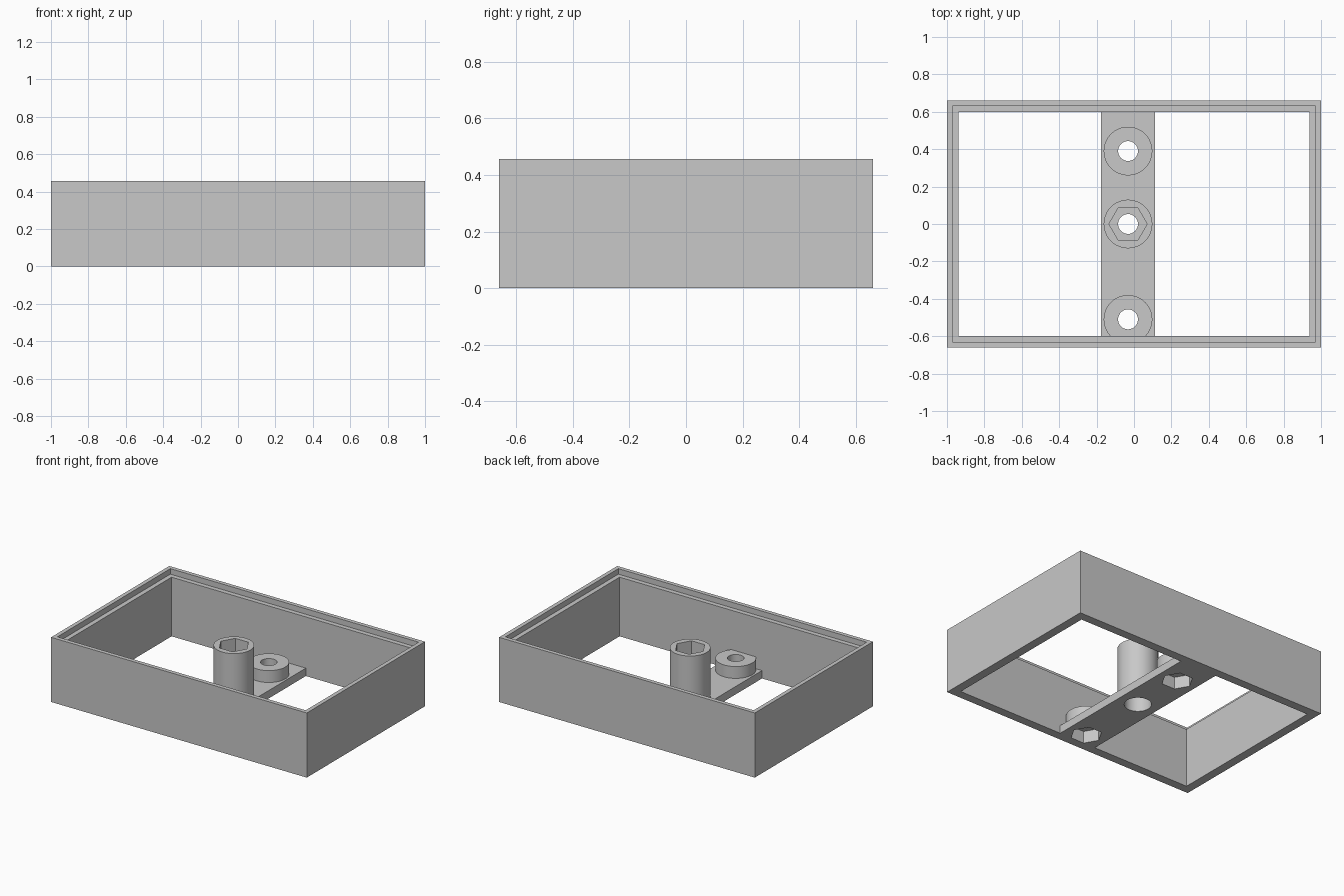
import bpy
from math import radians

cube = bpy.data.objects.get("Cube")
if cube:
    bpy.data.objects.remove(cube, do_unlink=True)

grey = bpy.data.materials.new("light_grey")
grey.use_nodes = True
GREY = (0.58, 0.58, 0.58, 1)
grey.diffuse_color = GREY
grey.node_tree.nodes["Principled BSDF"].inputs["Base Color"].default_value = GREY

WIDTH, DEPTH, HEIGHT = 2.0, 1.32, 0.457
WALL, RIM, LEDGE_Z = 0.062, 0.029, 0.418
BAR_X, BAR_WIDTH, BAR_TOP = -0.032, 0.288, 0.056
POST_R, BORE_R, HEX_R = 0.13, 0.053, 0.102


def box(name, width, depth, z0, z1, x=0):
    bpy.ops.mesh.primitive_cube_add(size=1, location=(x, 0, (z0 + z1) / 2))
    ob = bpy.context.object
    ob.name = name
    ob.scale = (width, depth, z1 - z0)
    bpy.ops.object.transform_apply(location=True, scale=True)
    ob.data.materials.append(grey)
    return ob


def prism(name, radius, y, z0, z1, sides=64):
    """Upright cylinder on the bar's centre line; six sides give a nut shape."""
    bpy.ops.mesh.primitive_cylinder_add(
        vertices=sides, radius=radius, depth=z1 - z0,
        location=(BAR_X, y, (z0 + z1) / 2),
        rotation=(0, 0, radians(30) if sides == 6 else 0))
    ob = bpy.context.object
    ob.name = name
    bpy.ops.object.transform_apply(location=True, rotation=True)
    ob.data.materials.append(grey)
    return ob


def combine(target, other, operation):
    """Apply one exact boolean and remove the helper."""
    mod = target.modifiers.new("join", 'BOOLEAN')
    mod.operation = operation
    mod.solver = 'EXACT'
    mod.object = other
    bpy.context.view_layer.objects.active = target
    bpy.ops.object.modifier_apply(modifier=mod.name)
    bpy.data.objects.remove(other, do_unlink=True)


# Open frame with a stepped rim
frame = box("outer_frame", WIDTH, DEPTH, 0, HEIGHT)
inner_w, inner_d = WIDTH - 2 * WALL, DEPTH - 2 * WALL
combine(frame, box("opening", inner_w, inner_d, -1, 1), 'DIFFERENCE')
combine(frame, box("rim_step", WIDTH - 2 * RIM, DEPTH - 2 * RIM, LEDGE_Z, 1), 'DIFFERENCE')

# Crossbar with a tall centre post and two low bosses
bar = box("mounting_bar", BAR_WIDTH, inner_d, 0, BAR_TOP, BAR_X)
for y, top in ((0.39, 0.14), (0, 0.409), (-0.51, 0.14)):
    combine(bar, prism("post", POST_R, y, 0, top), 'UNION')
combine(bar, box("end_trim", BAR_WIDTH, inner_d, -1, 1, BAR_X), 'INTERSECT')

# Through bores, and nut pockets under the low bosses
for y in (0.39, 0, -0.51):
    combine(bar, prism("bore", BORE_R, y, -1, 1), 'DIFFERENCE')
    if y:
        combine(bar, prism("nut_pocket", HEX_R, y, -1, 0.085, 6), 'DIFFERENCE')

# Centre post: nut pocket on top, round counterbore below
combine(bar, prism("top_pocket", HEX_R, 0, 0.3, 1, 6), 'DIFFERENCE')
combine(bar, prism("counterbore", 0.087, 0, -1, 0.2), 'DIFFERENCE')

bpy.ops.object.select_all(action='DESELECT')
bar.select_set(True)
bpy.context.view_layer.objects.active = bar
bpy.ops.object.shade_smooth_by_angle(angle=radians(30))
